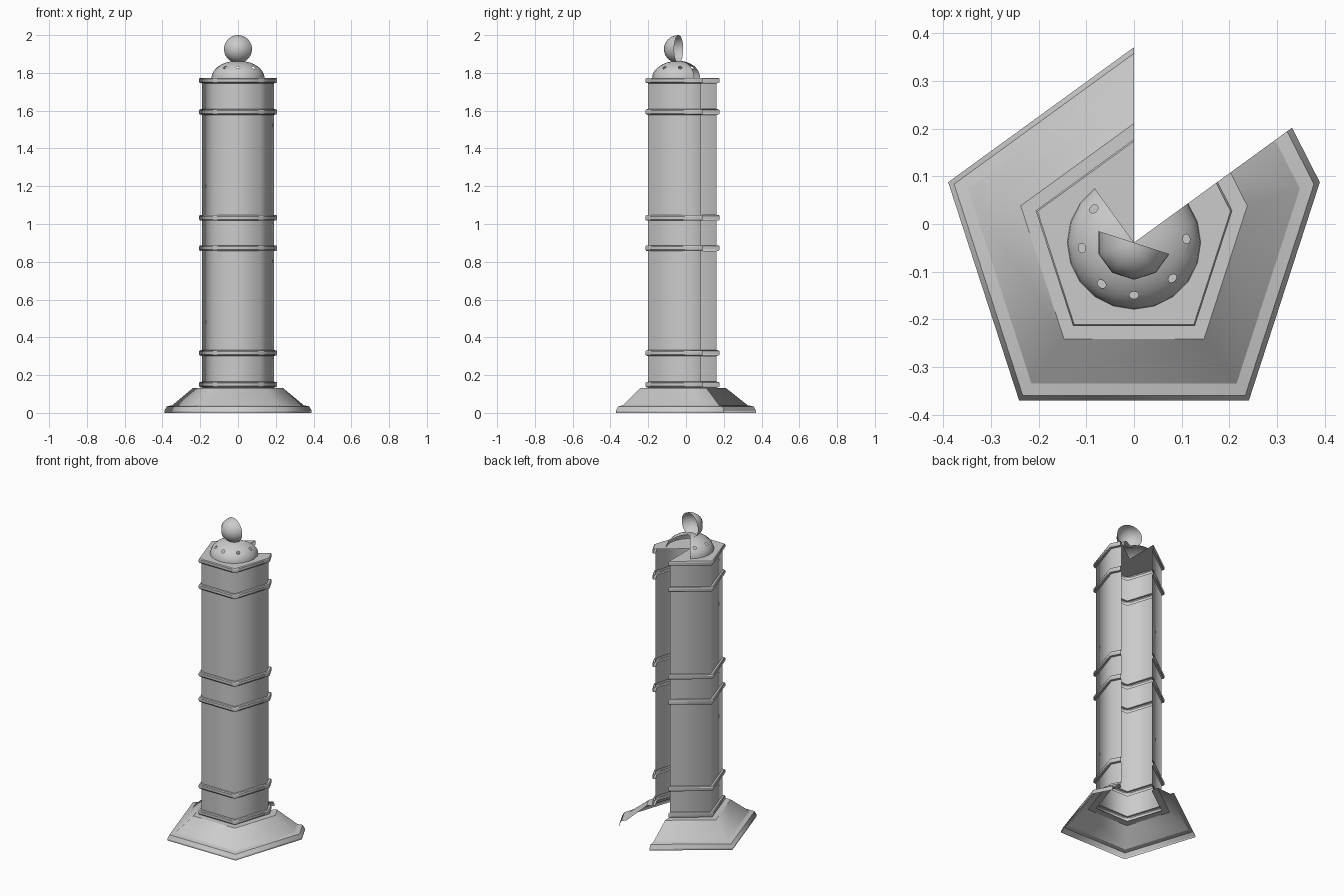
import bpy, bmesh, math
from mathutils import Vector

if "Cube" in bpy.data.objects:
    bpy.data.objects.remove(bpy.data.objects["Cube"])

CY = -0.039  # axis of the column


def sweep(name, profile, angles, sharp=True):
    """Open sheet: (radius, z) profile turned through the listed angles."""
    bm = bmesh.new()
    rows = []
    for a in angles:
        c, s = math.cos(math.radians(a)), math.sin(math.radians(a))
        rows.append([bm.verts.new((r * c, CY + r * s, z)) for r, z in profile])
    for r0, r1 in zip(rows, rows[1:]):
        for i in range(len(profile) - 1):
            f = bm.faces.new((r0[i], r1[i], r1[i + 1], r0[i + 1]))
            f.smooth = True
        if sharp:  # crisp moulding lines, soft corners
            for v0, v1 in zip(r0, r1):
                e = bm.edges.get((v0, v1))
                if e:
                    e.smooth = False
    bmesh.ops.remove_doubles(bm, verts=bm.verts, dist=1e-5)
    me = bpy.data.meshes.new(name)
    bm.to_mesh(me)
    bm.free()
    ob = bpy.data.objects.new(name, me)
    bpy.context.collection.objects.link(ob)
    return ob


# five-sided turn, left open at the back right
PENTA = [90, 162, 234, 306, 378, 396]

# stepped base
sweep("base", [(.41, 0), (.41, .01), (.397, .034), (.366, .04), (.25, .132), (.2, .132)], PENTA)

# shaft with raised bands and flat top
shaft = [(.2, .132)]
for z in (.15, .317, .872, 1.033, 1.593, 1.76):
    shaft += [(.2, z - .015), (.213, z - .014), (.217, z - .008),
              (.217, z + .008), (.213, z + .014), (.2, z + .015)]
shaft[-1] = (0, 1.774)
sweep("shaft", shaft, PENTA)

# dome, open wider at the back
dome_profile = [(.14 * math.cos(t), 1.774 + .09 * math.sin(t))
                for t in (math.pi / 2 * i / 10 for i in range(11))]
dome = sweep("dome", dome_profile, range(126, 397, 18), sharp=False)

# round vent holes through the dome
bm = bmesh.new()
for a in (140, 186, 232, 270, 317, 364):
    c, s = math.cos(math.radians(a)), math.sin(math.radians(a))
    n = Vector((c * .111 / .14**2, s * .111 / .14**2, .055 / .09**2))
    m = n.to_track_quat('Z', 'Y').to_matrix().to_4x4()
    m.translation = (.111 * c, CY + .111 * s, 1.829)
    bmesh.ops.create_cone(bm, cap_ends=True, segments=12, radius1=.01, radius2=.01, depth=.04, matrix=m)
me = bpy.data.meshes.new("vent_cutter")
bm.to_mesh(me)
bm.free()
cutter = bpy.data.objects.new("vent_cutter", me)
bpy.context.collection.objects.link(cutter)
cutter.hide_render = True
mod = dome.modifiers.new("vents", 'BOOLEAN')
mod.operation, mod.solver, mod.object = 'DIFFERENCE', 'EXACT', cutter
bpy.context.view_layer.objects.active = dome
bpy.ops.object.modifier_apply(modifier=mod.name)
# remove the sleeve walls the cut leaves inside the dome
bm = bmesh.new()
bm.from_mesh(dome.data)


def off_shell(f):
    return any(abs(((v.co.x / .14)**2 + ((v.co.y - CY) / .14)**2 + ((v.co.z - 1.774) / .09)**2) - 1) > .12
               for v in f.verts)


bmesh.ops.delete(bm, geom=[f for f in bm.faces if off_shell(f)], context='FACES')
bm.to_mesh(dome.data)
bm.free()
bpy.data.objects.remove(cutter)

# half ball finial
ball = [(.078 * math.cos(t), 1.926 + .074 * math.sin(t))
        for t in (-math.pi / 2 + math.pi * i / 20 for i in range(21))]
ball[0], ball[-1] = (0, 1.852), (0, 2.0)
sweep("finial_ball", ball, range(162, 343, 36), sharp=False)
